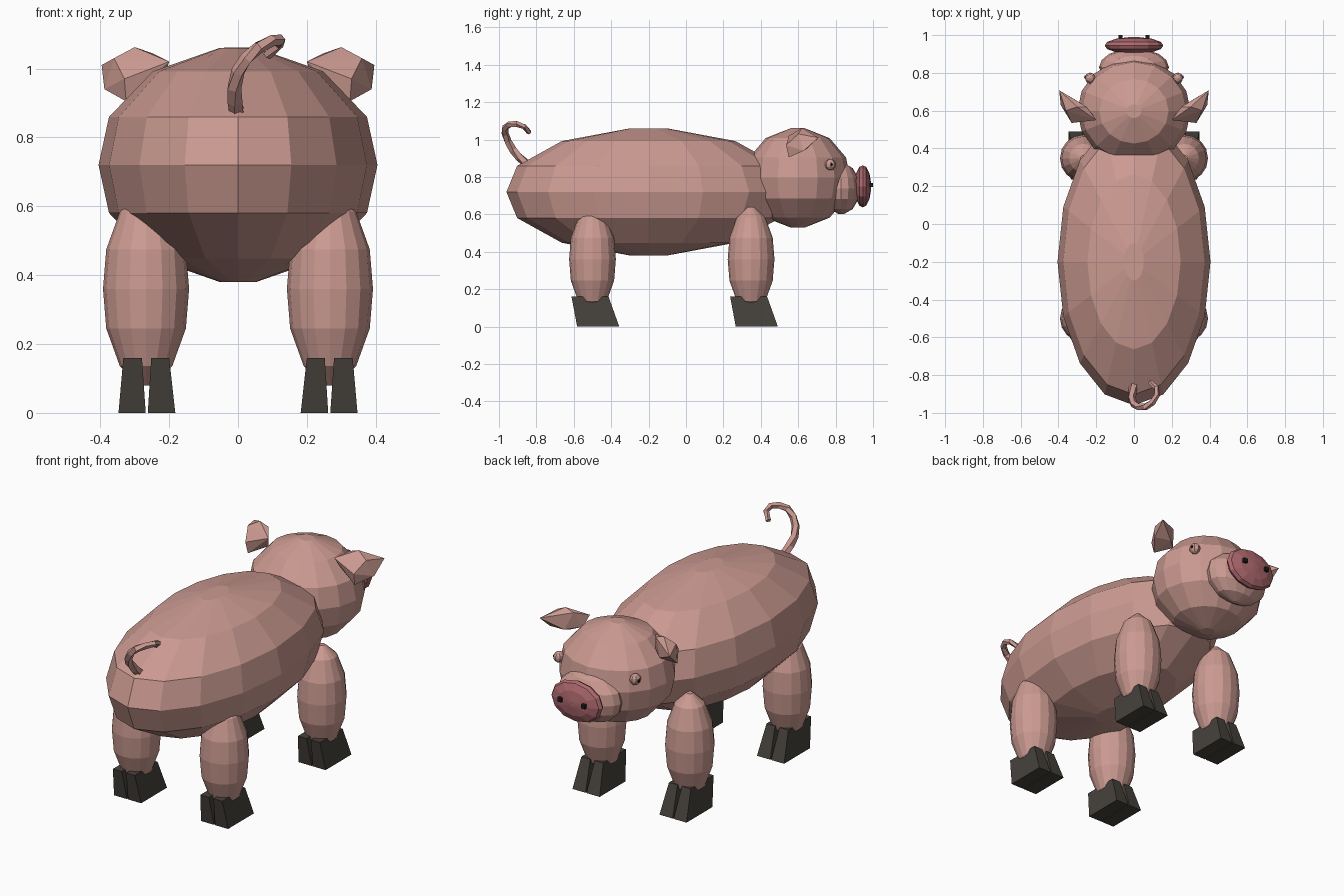
import bpy, bmesh, math
from mathutils import Vector

if "Cube" in bpy.data.objects:
    bpy.data.objects.remove(bpy.data.objects["Cube"])


def material(name, rgb):
    m = bpy.data.materials.new(name)
    m.diffuse_color = (*rgb, 1)
    m.use_nodes = True
    m.node_tree.nodes["Principled BSDF"].inputs["Base Color"].default_value = m.diffuse_color
    return m


SKIN = material("skin pink", (0.60, 0.325, 0.285))
NOSE = material("nose rose", (0.42, 0.14, 0.155))
HOOF = material("hoof dark grey", (0.062, 0.055, 0.045))
BLACK = material("black", (0.012, 0.012, 0.012))

# Shared rounded profile: (height, radius) fractions of an ellipsoid
PROFILE = [(-1, .13), (-.8, .61), (-.41, .925), (0, 1), (.41, .925), (.8, .61), (1, .13)]


def finish(name, bm, mat):
    bmesh.ops.recalc_face_normals(bm, faces=bm.faces)
    me = bpy.data.meshes.new(name)
    bm.to_mesh(me)
    bm.free()
    me.materials.append(mat)
    ob = bpy.data.objects.new(name, me)
    bpy.context.collection.objects.link(ob)
    return ob


def skin_rings(bm, rings):
    """Join a list of vertex rings with quads and close both ends."""
    n = len(rings[0])
    for a, b in zip(rings, rings[1:]):
        for i in range(n):
            j = (i + 1) % n
            bm.faces.new((a[i], a[j], b[j], b[i]))
    bm.faces.new(rings[0][::-1])
    bm.faces.new(rings[-1])


def ellipsoid(name, centre, radii, mat, segs=16, axis='z'):
    bm = bmesh.new()
    rings = []
    for h, r in PROFILE:
        ring = []
        for i in range(segs):
            a = 2 * math.pi * i / segs
            p = (r * math.cos(a), r * math.sin(a), h)
            if axis == 'y':
                p = (p[0], p[2], p[1])
            ring.append(bm.verts.new([c + s * q for c, s, q in zip(centre, radii, p)]))
        rings.append(ring)
    skin_rings(bm, rings)
    return finish(name, bm, mat)


def hull(name, points, mat):
    bm = bmesh.new()
    for p in points:
        bm.verts.new(p)
    res = bmesh.ops.convex_hull(bm, input=bm.verts)
    loose = [v for v in bm.verts if not v.link_faces]
    bmesh.ops.delete(bm, geom=loose, context='VERTS')
    return finish(name, bm, mat)


# Body, head and snout
ellipsoid("body", (0, -.2, .72), (.405, .76, .34), SKIN)
ellipsoid("head", (0, .597, .795), (.30, .28, .266), SKIN)
ellipsoid("snout", (0, .83, .738), (.185, .10, .137), SKIN)
ellipsoid("nose_disc", (0, .945, .75), (.155, .045, .112), NOSE, 12, 'y')

for side, s in (("right", 1), ("left", -1)):
    # Nostril
    hull(f"nostril_{side}", [(s * .072 + dx, y, .757 + dz) for dx in (-.011, .011)
                             for y in (.97, 1.0) for dz in (-.011, .011)], BLACK)
    # Eye with a small pupil on the outer side
    ellipsoid(f"eye_{side}", (s * .232, .772, .866), (.028, .03, .03), SKIN, 8)
    ellipsoid(f"pupil_{side}", (s * .258, .778, .866), (.006, .008, .008), BLACK, 6)
    # Ear: leaf-shaped cup pointing outwards and forwards
    hull(f"ear_{side}", [(s * x, y, z) for x, y, z in (
        (.20, .55, 1.02), (.22, .58, .96), (.30, .62, 1.062), (.25, .62, 1.045),
        (.396, .708, 1.01), (.388, .63, .94), (.325, .55, .905),
        (.33, .535, .97), (.29, .645, .95), (.36, .60, 1.03))], SKIN)

    # Legs, each with a two-toed hoof
    for end, cy in (("front", .348), ("rear", -.50)):
        ellipsoid(f"{end}_leg_{side}", (s * .267, cy, .36), (.125, .125, .28), SKIN)
        toes = (("inner", .182, .262, .200, .252), ("outer", .268, .347, .279, .333))
        for toe, b0, b1, t0, t1 in toes:
            pts = [(s * x, cy + y, 0) for x in (b0, b1) for y in (-.082, .143)]
            pts += [(s * x, cy + y, .16) for x in (t0, t1) for y in (-.112, .086)]
            hull(f"{end}_hoof_{side}_{toe}", pts, HOOF)

# Curly tail: a tapering five-sided tube twisted along a path
path = [Vector(p) for p in (
    (0, -.84, .86), (-.008, -.89, .905), (-.012, -.925, .945), (0, -.953, .99),
    (.025, -.967, 1.03), (.06, -.968, 1.062), (.098, -.945, 1.08),
    (.122, -.905, 1.083), (.118, -.865, 1.07), (.085, -.838, 1.038))]
bm = bmesh.new()
rings = []
for k, p in enumerate(path):
    t = (path[min(k + 1, len(path) - 1)] - path[max(k - 1, 0)]).normalized()
    u = t.cross(Vector((1, 0, .3))).normalized()
    v = t.cross(u)
    r = .024 - .0011 * k
    rings.append([bm.verts.new(p + r * (u * math.cos(a) + v * math.sin(a)))
                  for a in (2 * math.pi * i / 5 + .35 * k for i in range(5))])
skin_rings(bm, rings)
finish("tail", bm, SKIN)
